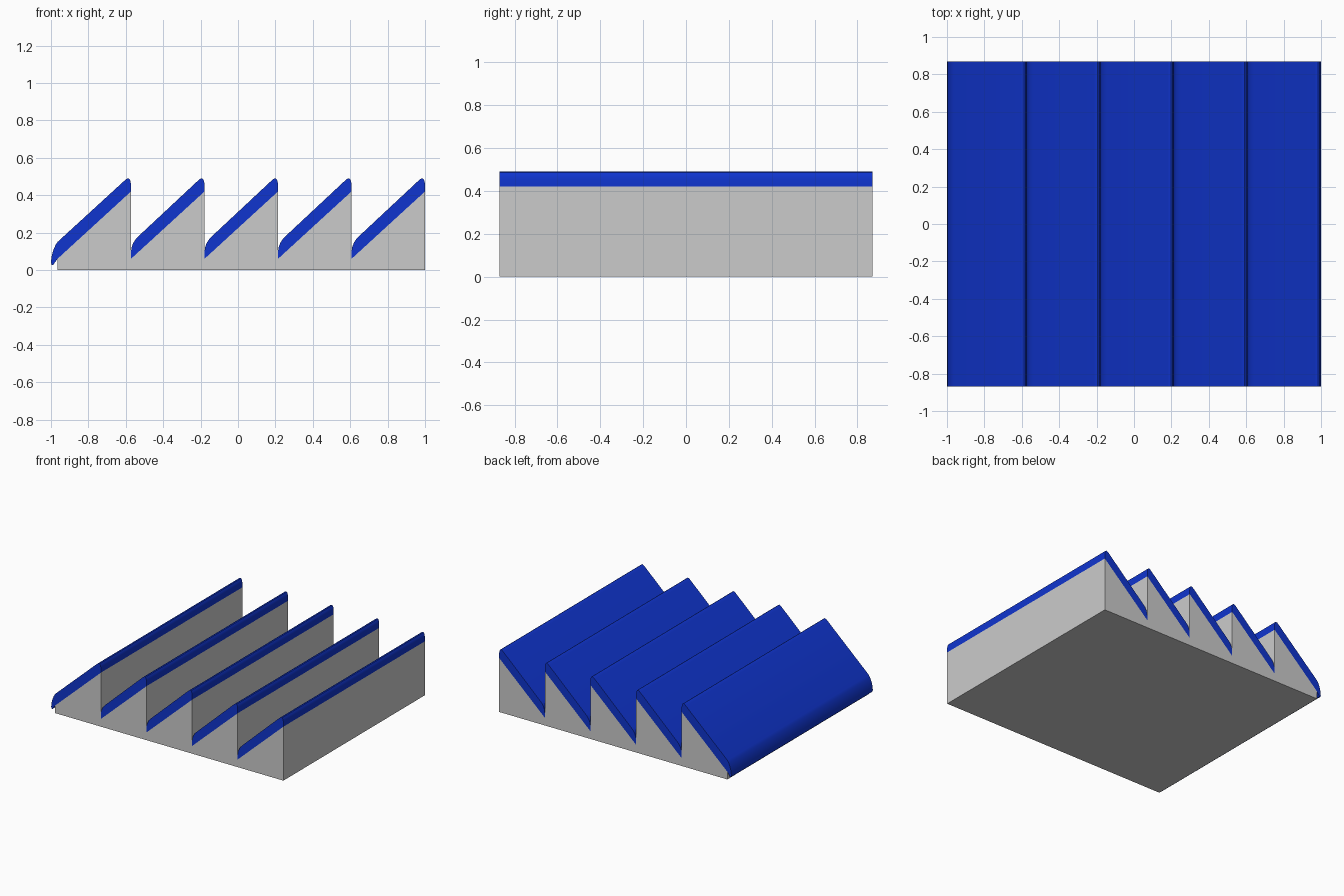
import bpy, bmesh

if "Cube" in bpy.data.objects:
    bpy.data.objects.remove(bpy.data.objects["Cube"])

HALF_DEPTH = 0.87
PITCH = 0.393
LEFT = -0.965
LOW, HIGH = 0.06, 0.42
TEETH = 5


def extrude_profile(name, points, material=None):
    """Closed x/z outline extruded along y."""
    bm = bmesh.new()
    face = bm.faces.new([bm.verts.new((x, -HALF_DEPTH, z)) for x, z in points])
    new = bmesh.ops.extrude_face_region(bm, geom=[face])["geom"]
    verts = [g for g in new if isinstance(g, bmesh.types.BMVert)]
    bmesh.ops.translate(bm, verts=verts, vec=(0, 2 * HALF_DEPTH, 0))
    bmesh.ops.recalc_face_normals(bm, faces=bm.faces)
    mesh = bpy.data.meshes.new(name)
    bm.to_mesh(mesh)
    bm.free()
    obj = bpy.data.objects.new(name, mesh)
    bpy.context.collection.objects.link(obj)
    if material:
        mesh.materials.append(material)
        bpy.ops.object.select_all(action='DESELECT')
        obj.select_set(True)
        bpy.context.view_layer.objects.active = obj
        bpy.ops.object.shade_smooth_by_angle(angle=0.6)
    return obj


blue = bpy.data.materials.new("roof_blue")
blue.diffuse_color = (0.005, 0.035, 0.62, 1)
blue.use_nodes = True
blue.node_tree.nodes["Principled BSDF"].inputs["Base Color"].default_value = blue.diffuse_color

# Grey sawtooth building body
body = [(1.0, 0), (LEFT, 0)]
for i in range(TEETH):
    x0 = LEFT + i * PITCH
    body += [(x0, LOW), (x0 + PITCH, HIGH)]
extrude_profile("sawtooth_body", body)

# Blue roof slabs with rounded ridge and rounded lower lip
for i in range(TEETH):
    x0 = LEFT + i * PITCH
    x1 = x0 + PITCH
    outline = [(x0, LOW), (x1, HIGH), (x1, 0.458), (x1 - 0.003, 0.476),
               (x1 - 0.009, 0.487), (x1 - 0.016, 0.49), (x1 - 0.025, 0.486),
               (x1 - 0.036, 0.477)]
    if i == 0:
        # first slab overhangs the front eave
        outline += [(x0, 0.15), (x0 - 0.012, 0.131), (x0 - 0.024, 0.102),
                    (x0 - 0.032, 0.070), (x0 - 0.035, 0.040),
                    (x0 - 0.031, 0.027), (x0 - 0.023, 0.027)]
    else:
        outline += [(x0 + 0.038, 0.179), (x0 + 0.025, 0.165),
                    (x0 + 0.012, 0.145), (x0 + 0.004, 0.124), (x0, 0.10)]
    extrude_profile(f"roof_slab_{i + 1}", outline, blue)
